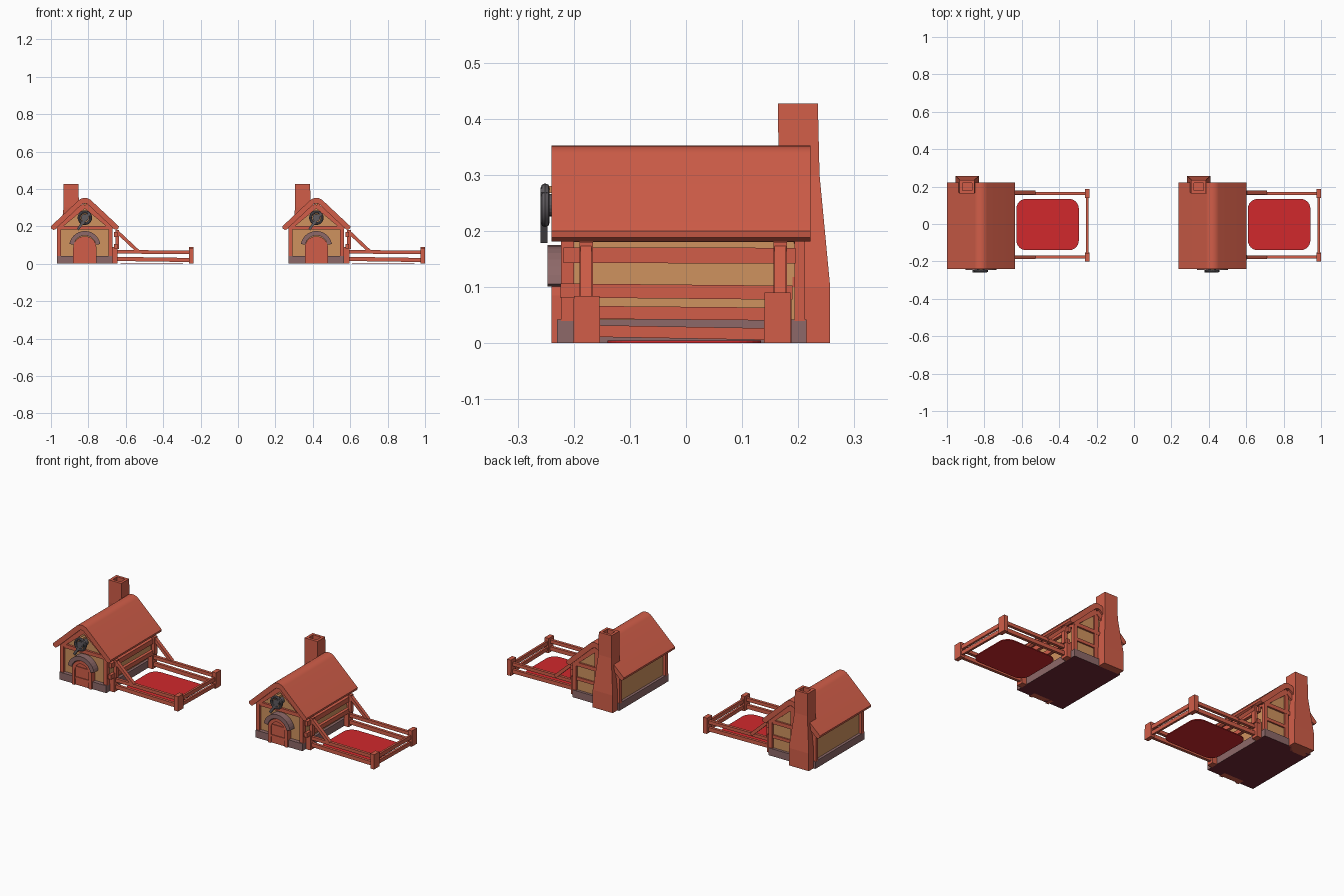
import bpy, bmesh, math
from mathutils import Vector

if "Cube" in bpy.data.objects:
    bpy.data.objects.remove(bpy.data.objects["Cube"])

def material(name, r, g, b):
    m = bpy.data.materials.new(name)
    m.diffuse_color = tuple((c / 255) ** 2.2 for c in (r, g, b)) + (1,)
    m.use_nodes = True
    m.node_tree.nodes["Principled BSDF"].inputs["Base Color"].default_value = m.diffuse_color
    return m

RED = material("terracotta_red", 208, 94, 74)
TAN = material("tan_plaster", 206, 145, 95)
STONE = material("mauve_stone", 140, 104, 104)
IRON = material("dark_iron", 96, 92, 96)
PAD = material("bright_red", 208, 45, 48)
DARK = material("dark_underside", 112, 44, 56)
parts = []

def finish(name, bm, *mats, smooth=False):
    bmesh.ops.recalc_face_normals(bm, faces=bm.faces)
    me = bpy.data.meshes.new(name)
    bm.to_mesh(me)
    bm.free()
    for m in mats:
        me.materials.append(m)
    ob = bpy.data.objects.new(name, me)
    bpy.context.collection.objects.link(ob)
    if smooth:
        bpy.context.view_layer.objects.active = ob
        ob.select_set(True)
        bpy.ops.object.shade_smooth_by_angle(angle=math.radians(35))
        ob.select_set(False)
    parts.append(ob)
    return ob

def loft(name, rings, mat, smooth=False):
    # closed skin through rings of equal point count
    bm = bmesh.new()
    vs = [[bm.verts.new(p) for p in r] for r in rings]
    n = len(vs[0])
    for a, b in zip(vs, vs[1:]):
        for i in range(n):
            bm.faces.new((a[i], a[(i + 1) % n], b[(i + 1) % n], b[i]))
    bm.faces.new(vs[0])
    bm.faces.new(vs[-1])
    return finish(name, bm, mat, smooth=smooth)

def prism(name, prof, y0, y1, mat, smooth=False):
    return loft(name, [[(x, y, z) for x, z in prof] for y in (y0, y1)], mat, smooth)

def rect(x0, x1, y0, y1, z):
    return [(x0, y0, z), (x1, y0, z), (x1, y1, z), (x0, y1, z)]

def box(name, x0, x1, y0, y1, z0, z1, mat):
    return loft(name, [rect(x0, x1, y0, y1, z0), rect(x0, x1, y0, y1, z1)], mat)

def beam(name, a, b, w, h, mat):
    # bar between two points, w across and h in the upright direction
    a, b = Vector(a), Vector(b)
    d = (b - a).normalized()
    side = d.cross((0, 0, 1)).normalized() * w / 2
    up = side.cross(d).normalized() * h / 2
    return loft(name, [[p + side + up, p - side + up, p - side - up, p + side - up] for p in (a, b)], mat)

def arc(r, cz, a0, a1, n=14):
    return [(r * math.cos(math.radians(a0 + (a1 - a0) * i / n)),
             cz + r * math.sin(math.radians(a0 + (a1 - a0) * i / n))) for i in range(n + 1)]

# stone footing, darker underneath
base = box("stone_footing", -.148, .148, -.23, .215, 0, .042, STONE)
base.data.materials.append(DARK)
for p in base.data.polygons:
    if p.normal.z < -.5:
        p.material_index = 1

# plaster body with gables
prism("plaster_walls", [(-.133, .02), (.133, .02), (.133, .215), (0, .325), (-.133, .215)], -.208, .2, TAN)

# roof: thick bent sheet with a rounded ridge and rounded eaves
outer = [(.182, .2)] + arc(.05, .302, 48, 132, 10) + [(-.182, .2)]
under = [(-.18, .188), (-.168, .181), (-.158, .184)] + arc(.025, .298, 132, 48, 6) + \
        [(.158, .184), (.168, .181), (.18, .188)]
prism("roof", outer + under, -.24, .222, RED, smooth=True)

# timber frame
for s in (-1, 1):
    for y0, y1 in ((-.223, -.2), (.193, .212)):
        box("corner_post", s * .138 - .011, s * .138 + .011, y0, y1, .04, .21, RED)
        ym = (y0 + y1) / 2
        beam("gable_rafter", (s * .15, ym, .188), (0, ym, .312), .02, .026, RED)
    box("wall_plate", s * .137 - .008, s * .137 + .008, -.21, .2, .18, .208, RED)
for y0, y1 in ((-.22, -.2), (.19, .21)):
    box("tie_beam", -.135, .135, y0, y1, .182, .203, RED)
box("back_king_post", -.012, .012, .19, .209, .04, .3, RED)
box("back_mid_rail", -.135, .135, .19, .208, .1, .118, RED)

# door, its frame and stone arch
prism("door", [(.047, 0)] + arc(.047, .085, 0, 180) + [(-.047, 0)], -.233, -.2, RED)
prism("door_frame", [(.062, 0)] + arc(.062, .085, 0, 180) + [(-.062, 0), (-.044, 0)]
      + arc(.044, .085, 180, 0) + [(.044, 0)], -.24, -.2, RED)
prism("door_arch_stones", arc(.084, .091, 10, 170) + arc(.06, .091, 170, 10), -.247, -.2, STONE)
for z in (.035, .095):
    box("door_batten", -.044, .044, -.237, -.23, z, z + .012, RED)

# iron ring ornament over the door
def ring(name, R, r, y, cz):
    bm = bmesh.new()
    n, k = 20, 8
    vs = [[bm.verts.new(((R + r * math.cos(v * math.tau / k)) * math.cos(u * math.tau / n),
                         y + r * math.sin(v * math.tau / k),
                         cz + (R + r * math.cos(v * math.tau / k)) * math.sin(u * math.tau / n)))
           for v in range(k)] for u in range(n)]
    for u in range(n):
        for v in range(k):
            a, b = vs[u], vs[(u + 1) % n]
            bm.faces.new((a[v], b[v], b[(v + 1) % k], a[(v + 1) % k]))
    finish(name, bm, IRON, smooth=True)

ring("ornament_ring", .031, .008, -.251, .246)
prism("ornament_disc", arc(.02, .246, 0, 342, 19), -.256, -.2, IRON)
beam("ornament_handle", (.026, -.253, .272), (-.038, -.253, .182), .012, .013, IRON)
box("ornament_bracket", -.008, .008, -.25, -.2, .268, .28, TAN)

# chimney, wide foot tapering to a hollow top
def stack(hw, y0, y1, z):
    return rect(-.073 - hw, -.073 + hw, y0, y1, z)

loft("chimney", [stack(.063, .18, .257, 0), stack(.063, .18, .257, .1), stack(.041, .165, .238, .3),
                 stack(.04, .164, .235, .427), stack(.025, .18, .22, .427), stack(.025, .18, .22, .36)], RED)

# rack on the yard side wall
for y in (-.178, .168):
    box("rack_post", .165, .184, y - .012, y + .012, .08, .18, RED)
    box("yard_wall_post", .146, .176, y - .02, y + .02, 0, .09, RED)
    beam("rack_brace", (.172, y, .172), (.285, y, .066), .02, .018, RED)
beam("rack_rail_low", (.165, -.224, .094), (.165, .19, .09), .018, .025, RED)
beam("rack_rail_high", (.165, -.218, .157), (.165, .195, .156), .018, .028, RED)

# yard fence
for y, h in ((-.177, .084), (.163, .09)):
    loft("fence_post", [rect(.557, .581, y - .024, y + .024, 0),
                        rect(.556, .581, y - .023, y + .023, h)], RED)
    beam("fence_rail_high", (.16, y, .064), (.565, y, .061), .016, .019, RED)
    beam("fence_rail_low", (.16, y, .026), (.565, y, .02), .016, .022, RED)
beam("end_rail_high", (.569, -.177, .055), (.569, .163, .052), .012, .023, RED)
beam("end_rail_low", (.569, -.177, .022), (.569, .163, .016), .012, .021, RED)

# rounded yard pad
pad = []
for i in range(4):
    cx = .357 + (.115 if i in (0, 3) else -.115)
    cy = -.003 + (.085 if i < 2 else -.085)
    for j in range(7):
        a = math.radians(i * 90 + j * 15)
        pad.append((cx + .052 * math.cos(a), cy + .052 * math.sin(a)))
loft("yard_pad", [[(x, y, z) for x, y in pad] for z in (0, .005)], PAD)

# the second cottage repeats the first
for ob in list(parts):
    twin = ob.copy()
    twin.name = "second_" + ob.name
    bpy.context.collection.objects.link(twin)
    ob.location.x = -.819
    twin.location.x = .419
